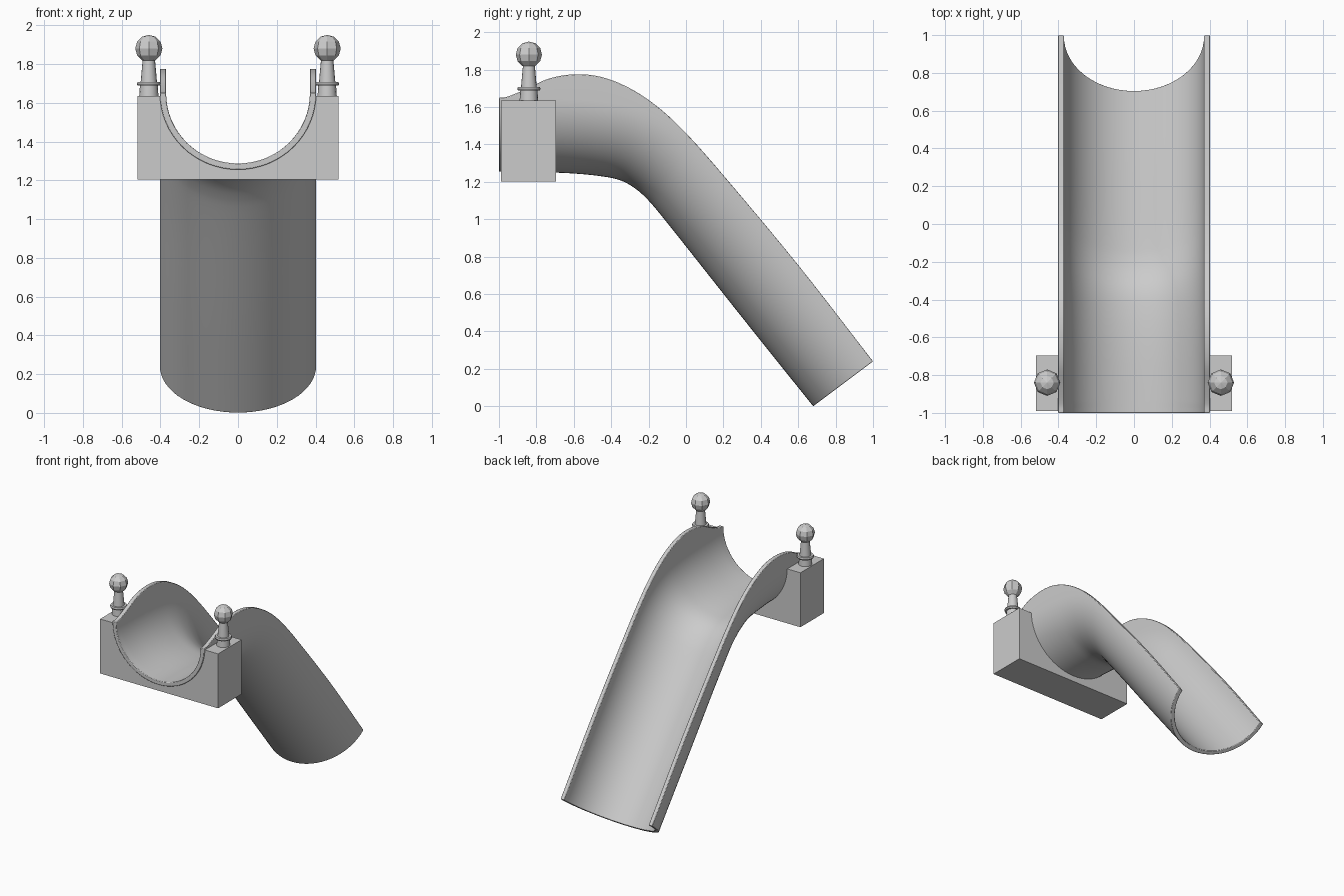
import bpy, bmesh, math
from mathutils import Vector

if "Cube" in bpy.data.objects:
    bpy.data.objects.remove(bpy.data.objects["Cube"])


def finish(name, bm, smooth=None):
    bmesh.ops.recalc_face_normals(bm, faces=bm.faces)
    me = bpy.data.meshes.new(name)
    bm.to_mesh(me)
    bm.free()
    ob = bpy.data.objects.new(name, me)
    bpy.context.collection.objects.link(ob)
    bpy.ops.object.select_all(action='DESELECT')
    bpy.context.view_layer.objects.active = ob
    ob.select_set(True)
    if smooth:
        bpy.ops.object.shade_smooth_by_angle(angle=math.radians(smooth))
    return ob


def catmull(pts, steps):
    p = [2 * pts[0] - pts[1]] + pts + [2 * pts[-1] - pts[-2]]
    out = []
    for i in range(1, len(p) - 2):
        a, b, c, d = p[i - 1:i + 3]
        for k in range(steps):
            t = k / steps
            out.append(0.5 * (2 * b + (c - a) * t + (2 * a - 5 * b + 4 * c - d) * t * t
                              + (3 * b - a - 3 * c + d) * t ** 3))
    return out + [pts[-1]]


# Slide chute: stations give rim (y, z) and outer bottom (y, z)
stations = [Vector(s) for s in (
    (-1, 1.65, -1, 1.255), (-0.95, 1.657, -0.93, 1.254), (-0.85, 1.698, -0.8, 1.252),
    (-0.73, 1.753, -0.69, 1.249), (-0.59, 1.775, -0.58, 1.243), (-0.45, 1.76, -0.47, 1.232),
    (-0.3, 1.70, -0.37, 1.214), (-0.15, 1.60, -0.295, 1.18), (0, 1.46, -0.215, 1.115),
    (0.2, 1.235, -0.1, 0.98), (0.6, 0.755, 0.3, 0.475), (1, 0.24, 0.68, 0.0))]
N, WALL = 32, 0.032
bm = bmesh.new()
rings = []
for s in catmull(stations, 5):
    top, low = Vector((0, s[0], s[1])), Vector((0, s[2], s[3]))
    length = (low - top).length
    down = (low - top) / length
    straight = max(0, length - 0.4)

    def wall(t):
        pts = [(0.403 - t, 0)]
        for i in range(N + 1):
            a = math.pi * i / N
            pts.append(((0.403 - t) * math.cos(a),
                        straight + 0.004 + (length - straight - 0.004 - t) * math.sin(a)))
        return pts + [(t - 0.403, 0)]

    loop = wall(0) + wall(WALL)[::-1]
    rings.append([bm.verts.new(top + down * d + Vector((x, 0, 0))) for x, d in loop])
M = len(rings[0])
for r, q in zip(rings, rings[1:]):
    for i in range(M):
        j = (i + 1) % M
        bm.faces.new((r[i], r[j], q[j], q[i]))
for r in (rings[0], rings[-1]):
    for i in range(M // 2 - 1):
        bm.faces.new((r[i], r[i + 1], r[M - 2 - i], r[M - 1 - i]))
chute = finish("slide_chute", bm, 40)
bev = chute.modifiers.new("rounded_rim", 'BEVEL')
bev.width, bev.segments = 0.006, 2
bev.limit_method, bev.angle_limit = 'ANGLE', math.radians(60)

# Support block: rectangle with a round cradle, extruded along y
bm = bmesh.new()
TOP, R, CZ = 1.635, 0.388, 1.65
a0 = math.asin((CZ - TOP) / R)
sections = []
for y in (-0.99, -0.695):
    arc = [(R * math.cos(a), CZ - R * math.sin(a))
           for a in (a0 + (math.pi - 2 * a0) * i / 32 for i in range(33))]
    outline = [(-0.518, TOP), (-0.518, 1.203), (0.518, 1.203), (0.518, TOP)] + arc
    sections.append([bm.verts.new((x, y, z)) for x, z in outline])
f, b = sections
for i in range(len(f)):
    j = (i + 1) % len(f)
    bm.faces.new((f[i], f[j], b[j], b[i]))
bm.faces.new(f)
bm.faces.new(b)
finish("support_block", bm, 30)

# Finials: turned post with collar, faceted ball on top
post = [(0.05, 1.63), (0.046, 1.688), (0.058, 1.688), (0.062, 1.697), (0.058, 1.708),
        (0.042, 1.708), (0.031, 1.83)]
SEG = 16
for side, x0 in (("left", -0.46), ("right", 0.46)):
    bm = bmesh.new()
    loops = [[bm.verts.new((x0 + r * math.cos(2 * math.pi * k / SEG),
                            -0.84 + r * math.sin(2 * math.pi * k / SEG), z))
              for k in range(SEG)] for r, z in post]
    for r, q in zip(loops, loops[1:]):
        for i in range(SEG):
            j = (i + 1) % SEG
            bm.faces.new((r[i], r[j], q[j], q[i]))
    bm.faces.new(loops[0])
    bm.faces.new(loops[-1])
    finish("finial_post_" + side, bm, 30)

    bm = bmesh.new()
    bmesh.ops.create_uvsphere(bm, u_segments=8, v_segments=6, radius=0.07)
    bmesh.ops.translate(bm, verts=bm.verts, vec=(x0, -0.84, 1.88))
    finish("finial_ball_" + side, bm)
